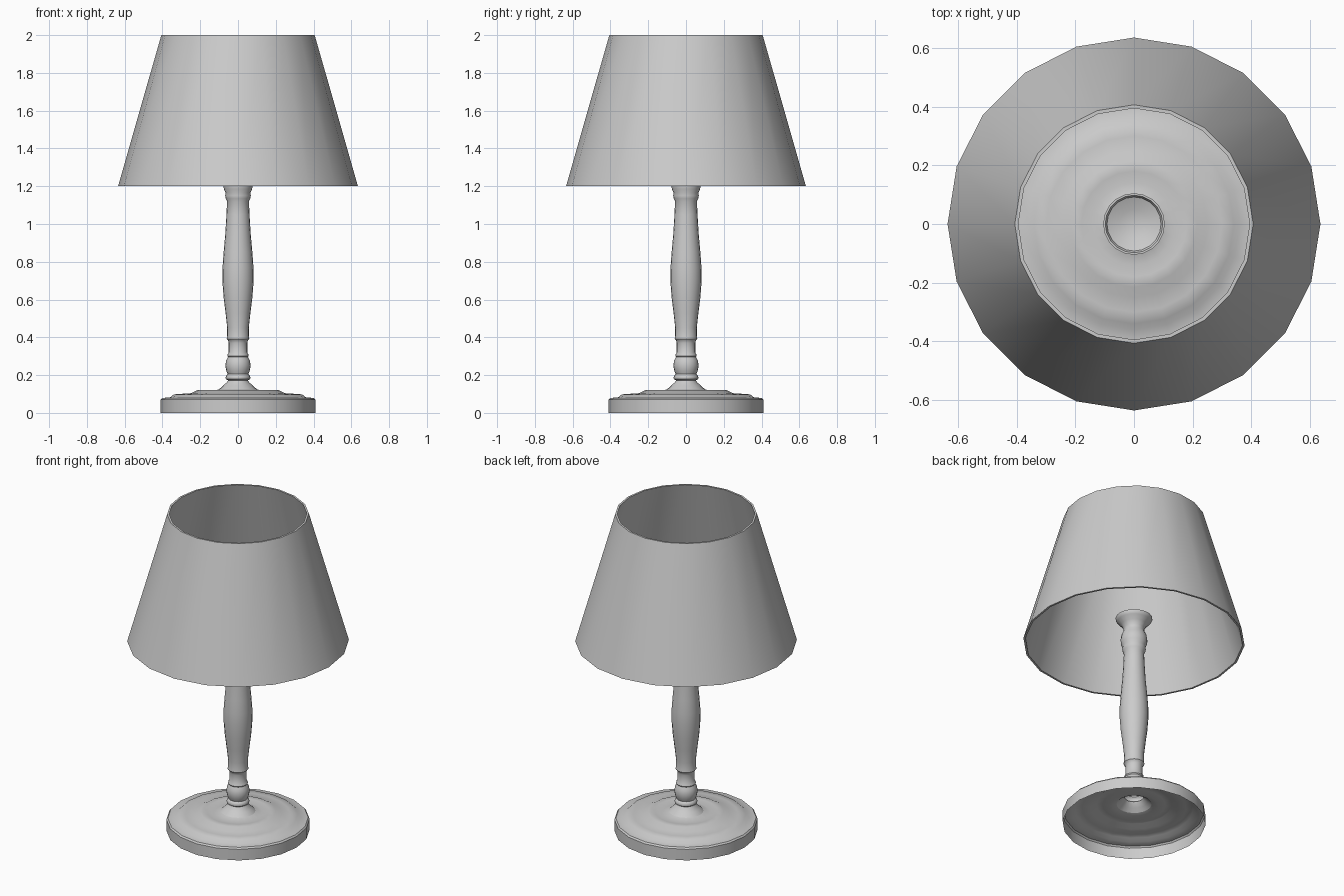
import bpy, bmesh, math

SIDES = 20


def lathe(name, profile, closed=False, angle=40):
    """Spin a (radius, z) profile around z; radius 0 becomes a pole."""
    bm = bmesh.new()
    rings = []
    for r, z in profile:
        if r == 0:
            rings.append([bm.verts.new((0, 0, z))] * SIDES)
        else:
            rings.append([bm.verts.new((r * math.cos(2 * math.pi * i / SIDES),
                                        r * math.sin(2 * math.pi * i / SIDES), z))
                          for i in range(SIDES)])
    pairs = list(zip(rings, rings[1:]))
    if closed:
        pairs.append((rings[-1], rings[0]))
    for a, b in pairs:
        for i in range(SIDES):
            j = (i + 1) % SIDES
            bm.faces.new(dict.fromkeys((a[i], a[j], b[j], b[i])))
    mesh = bpy.data.meshes.new(name)
    bm.to_mesh(mesh)
    bm.free()
    obj = bpy.data.objects.new(name, mesh)
    bpy.context.collection.objects.link(obj)
    bpy.ops.object.select_all(action='DESELECT')
    obj.select_set(True)
    bpy.context.view_layer.objects.active = obj
    bpy.ops.object.shade_smooth_by_angle(angle=math.radians(angle))
    return obj


# Hollow stepped foot, open underneath
lathe("lamp_base", [
    (0.41, 0), (0.41, 0.07), (0.402, 0.079), (0.36, 0.082), (0.34, 0.098),
    (0.30, 0.101), (0.25, 0.104), (0.215, 0.121), (0.18, 0.121),
    (0.14, 0.113), (0.10, 0.125)])

# Turned stem, flaring into a shallow dish inside the shade
lathe("turned_stem", [
    (0.10, 0.125), (0.078, 0.145), (0.058, 0.163), (0.053, 0.172),
    (0.064, 0.179), (0.066, 0.187), (0.062, 0.198), (0.054, 0.205),
    (0.062, 0.223), (0.067, 0.25), (0.063, 0.277), (0.053, 0.296),
    (0.057, 0.302), (0.055, 0.31), (0.049, 0.32), (0.049, 0.37),
    (0.053, 0.385), (0.060, 0.392), (0.058, 0.402), (0.057, 0.45),
    (0.066, 0.53), (0.076, 0.61), (0.083, 0.70), (0.082, 0.77),
    (0.076, 0.85), (0.067, 0.95), (0.061, 1.05), (0.058, 1.12),
    (0.065, 1.135), (0.068, 1.15), (0.066, 1.165), (0.075, 1.185),
    (0.077, 1.21), (0.072, 1.24), (0.059, 1.265), (0.06, 1.285),
    (0.073, 1.31), (0.095, 1.332), (0.105, 1.345), (0.105, 1.355),
    (0.098, 1.355), (0.092, 1.342), (0.05, 1.325), (0, 1.318)])

# Thin tapered shade
lathe("lampshade", [
    (0.635, 1.2), (0.406, 2.0), (0.394, 2.0), (0.623, 1.2)], closed=True)

# Consistent outward normals
for obj in bpy.data.objects:
    bm = bmesh.new()
    bm.from_mesh(obj.data)
    bmesh.ops.recalc_face_normals(bm, faces=bm.faces)
    bm.to_mesh(obj.data)
    bm.free()
